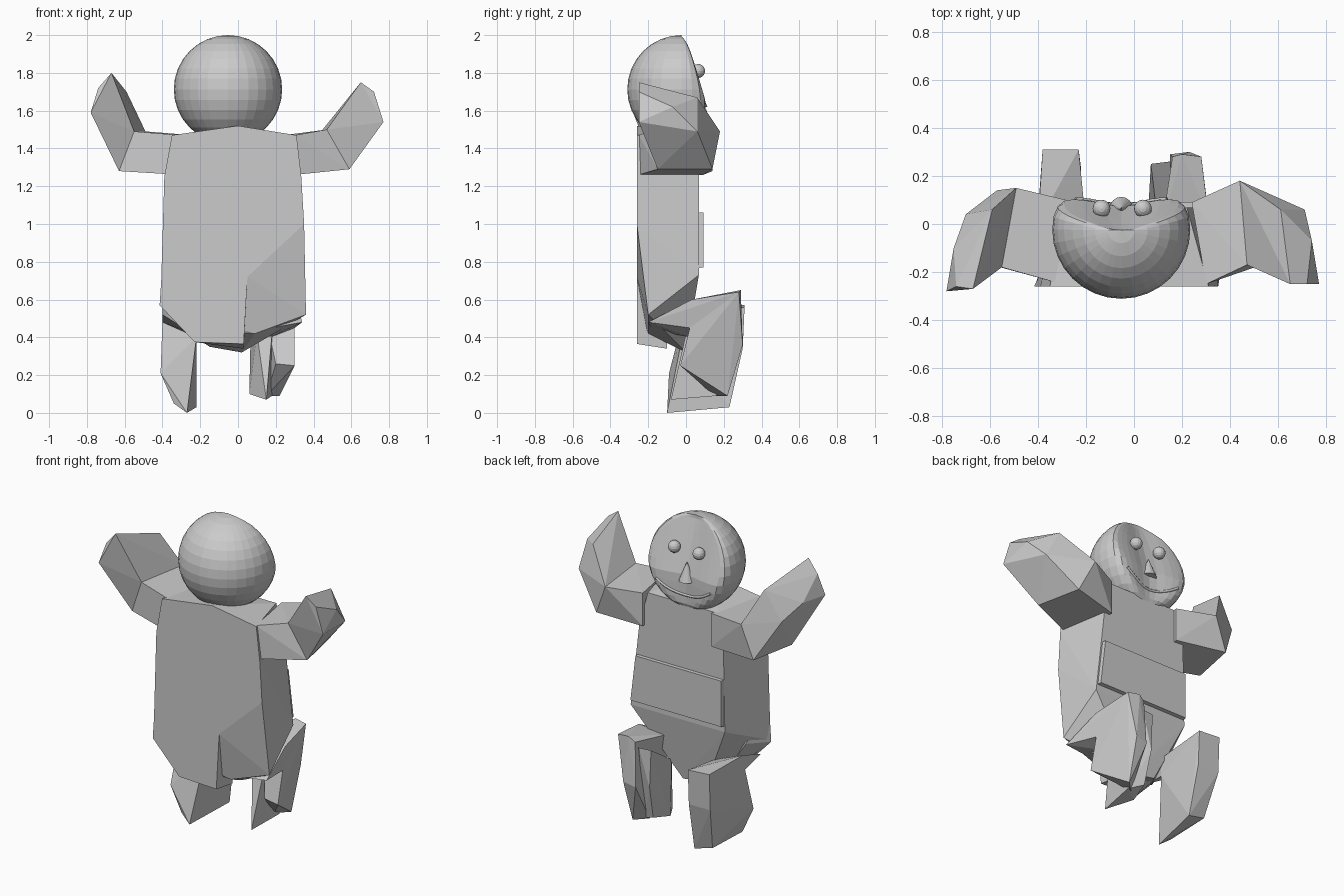
import bpy, bmesh, math
from mathutils import Vector

if "Cube" in bpy.data.objects:
    bpy.data.objects.remove(bpy.data.objects["Cube"], do_unlink=True)

# One plain clay material for the whole figure
CLAY = (0.6, 0.6, 0.6, 1.0)
clay = bpy.data.materials.new("clay_grey")
clay.use_nodes = True
clay.diffuse_color = CLAY
shader = clay.node_tree.nodes["Principled BSDF"]
shader.inputs["Base Color"].default_value = CLAY
shader.inputs["Roughness"].default_value = 0.8


def add_object(name, bm):
    """Turn a bmesh into a flat shaded clay object."""
    bmesh.ops.recalc_face_normals(bm, faces=bm.faces)
    mesh = bpy.data.meshes.new(name)
    bm.to_mesh(mesh)
    bm.free()
    mesh.materials.append(clay)
    obj = bpy.data.objects.new(name, mesh)
    bpy.context.collection.objects.link(obj)
    return obj


def hull(name, *groups):
    """Faceted solid wrapped around groups of corner points."""
    bm = bmesh.new()
    for group in groups:
        for point in group:
            bm.verts.new(point)
    result = bmesh.ops.convex_hull(bm, input=bm.verts)
    loose = [v for v in result["geom_interior"] if isinstance(v, bmesh.types.BMVert)]
    bmesh.ops.delete(bm, geom=loose, context='VERTS')
    bmesh.ops.dissolve_limit(bm, angle_limit=math.radians(2),
                             verts=bm.verts, edges=bm.edges)
    return add_object(name, bm)


def at_depth(y, *outline):
    """Place an x, z outline on a plane of constant depth."""
    return [(x, y, z) for x, z in outline]


# Torso: broad slab, narrower in front, with a lower front that tucks under
BACK, CHEST = -0.26, 0.068
hull("torso",
     at_depth(BACK, (-.35, 1.47), (0, 1.52), (.31, 1.47), (-.39, 1.25), (.335, 1.25),
              (-.41, .58), (.05, .72), (.35, 1)),
     at_depth(CHEST, (-.28, 1.47), (.22, 1.47), (-.31, 1.25), (.28, 1.25),
              (-.32, .73), (.34, .73)),
     at_depth(-.2, (.36, .52), (.09, .42), (-.3, .45)),
     at_depth(0, (-.15, .35), (.02, .32)))
hull("rear_flap",
     at_depth(BACK, (-.415, .57), (-.27, .45), (-.23, .375), (.03, .365),
              (.05, .72), (-.4, .8)),
     at_depth(-.1, (-.22, .4), (.03, .34), (-.35, .6), (.04, .6)))
hull("belly_band",
     at_depth(0, (-.33, .76), (.335, .76), (-.32, 1.06), (.3, 1.06)),
     at_depth(.092, (-.31, .77), (.325, .77), (-.31, 1.06), (.29, 1.06)))

# Arms: upper arm joins the shoulder to the elbow, forearm rises to a blunt hand
elbows = {
    "left": [(.44, .18, 1.49), (.53, .14, 1.29), (.59, -.15, 1.29), (.47, -.17, 1.5)],
    "right": [(-.49, .15, 1.49), (-.57, .14, 1.28), (-.63, -.16, 1.28), (-.55, -.18, 1.49)],
}
hands = {
    "left": [(.77, -.25, 1.54), (.65, -.25, 1.75), (.72, -.25, 1.7),
             (.71, .06, 1.49), (.61, .06, 1.67), (.74, -.07, 1.62)],
    "right": [(-.78, -.28, 1.59), (-.67, -.27, 1.8), (-.74, -.26, 1.72),
              (-.7, .04, 1.52), (-.59, .06, 1.7), (-.75, -.1, 1.6)],
}
for side, sign in (("left", 1), ("right", -1)):
    shoulder = [(sign * x, y, z) for x, y in ((.3, -.25), (.24, .09))
                for z in (1.26, 1.47)]
    hull(side + "_upper_arm", shoulder, elbows[side])
    hull(side + "_forearm", elbows[side], hands[side])

# Legs: thigh reaches forward to a raised knee, shin is a deep slab to the foot
knees = {
    "left": [(.16, .28, .62), (.2, .29, .65), (.28, .28, .64), (.3, .02, .45), (.17, .02, .4)],
    "right": [(-.38, .31, .57), (-.23, .31, .56), (-.4, -.02, .48), (-.22, -.02, .4)],
}
hips = {
    "left": [(.12, -.18, .44), (.34, -.2, .48), (.31, .03, .6), (.12, .02, .58)],
    "right": [(-.4, -.18, .52), (-.24, -.16, .42), (-.4, 0, .58), (-.2, 0, .5)],
}
feet = {
    "left": [(.3, -.03, .25), (.2, -.02, .26), (.23, .3, .36), (.15, .29, .34),
             (.15, .15, .09), (.22, .22, .09)],
    "right": [(-.41, -.09, .21), (-.28, -.06, .21), (-.27, -.1, 0), (-.34, -.08, .05),
              (-.22, .23, .03), (-.34, .22, .06), (-.38, .3, .34), (-.23, .3, .34)],
}
for side in ("left", "right"):
    hull(side + "_thigh", hips[side], knees[side])
    hull(side + "_shin", knees[side], feet[side])

# Inner half of the left shin, split from the outer half by a groove
hull("left_inner_shin",
     [(.07, .25, .58), (.15, .26, .58), (.1, 0, .42), (.18, 0, .42)],
     [(.06, .07, .1), (.15, -.08, .07), (.18, .16, .09), (.09, .2, .13), (.08, .25, .34)])

# Head: a ball whose face side is pressed into a sloping, slightly hollow plane
HEAD = Vector((-.053, -.024, 1.713))
RADIUS = 0.287
BLEND = 0.06


def skin_depth(x, z):
    """Depth of the face: the ball blended softly into the pressed plane."""
    across = (x - HEAD.x) ** 2 + (z - HEAD.z) ** 2
    round_part = HEAD.y + math.sqrt(max(0, RADIUS ** 2 - across))
    hollow = 0.03 * math.exp(-((x - HEAD.x) / 0.11) ** 2)
    plane = min(0.105, 0.3 * (HEAD.z + RADIUS - z)) - hollow
    overlap = max(0, BLEND - abs(round_part - plane)) / BLEND
    return max(HEAD.y, min(round_part, plane) - overlap ** 2 * BLEND / 4)


def ball(name, centre, radius, segments, rings):
    bm = bmesh.new()
    bmesh.ops.create_uvsphere(bm, u_segments=segments, v_segments=rings, radius=radius)
    bmesh.ops.translate(bm, verts=bm.verts, vec=centre)
    return add_object(name, bm)


head = ball("head", HEAD, RADIUS, 32, 16)
for v in head.data.vertices:
    if v.co.y > HEAD.y:
        v.co.y = skin_depth(v.co.x, v.co.z)

# Eyes
for side, x in (("left", .037), ("right", -.135)):
    ball(side + "_eye", (x, .064, 1.81), .037, 16, 8)

# Nose: small upright cone
bm = bmesh.new()
bmesh.ops.create_cone(bm, cap_ends=True, segments=16, radius1=.047, radius2=0, depth=.12)
bmesh.ops.translate(bm, verts=bm.verts, vec=(HEAD.x, .066, 1.68))
add_object("nose", bm)

# Mouth: thin smiling lip that follows the face
curve = bpy.data.curves.new("mouth", 'CURVE')
curve.dimensions = '3D'
curve.bevel_depth = 0.008
curve.bevel_resolution = 1
curve.use_fill_caps = True
STEPS = 12
line = curve.splines.new('POLY')
line.points.add(STEPS)
for i, point in enumerate(line.points):
    t = 2 * i / STEPS - 1
    x, z = HEAD.x + 0.19 * t, 1.53 + 0.07 * t * t
    point.co = (x, skin_depth(x, z), z, 1)
curve.materials.append(clay)
bpy.context.collection.objects.link(bpy.data.objects.new("mouth", curve))
